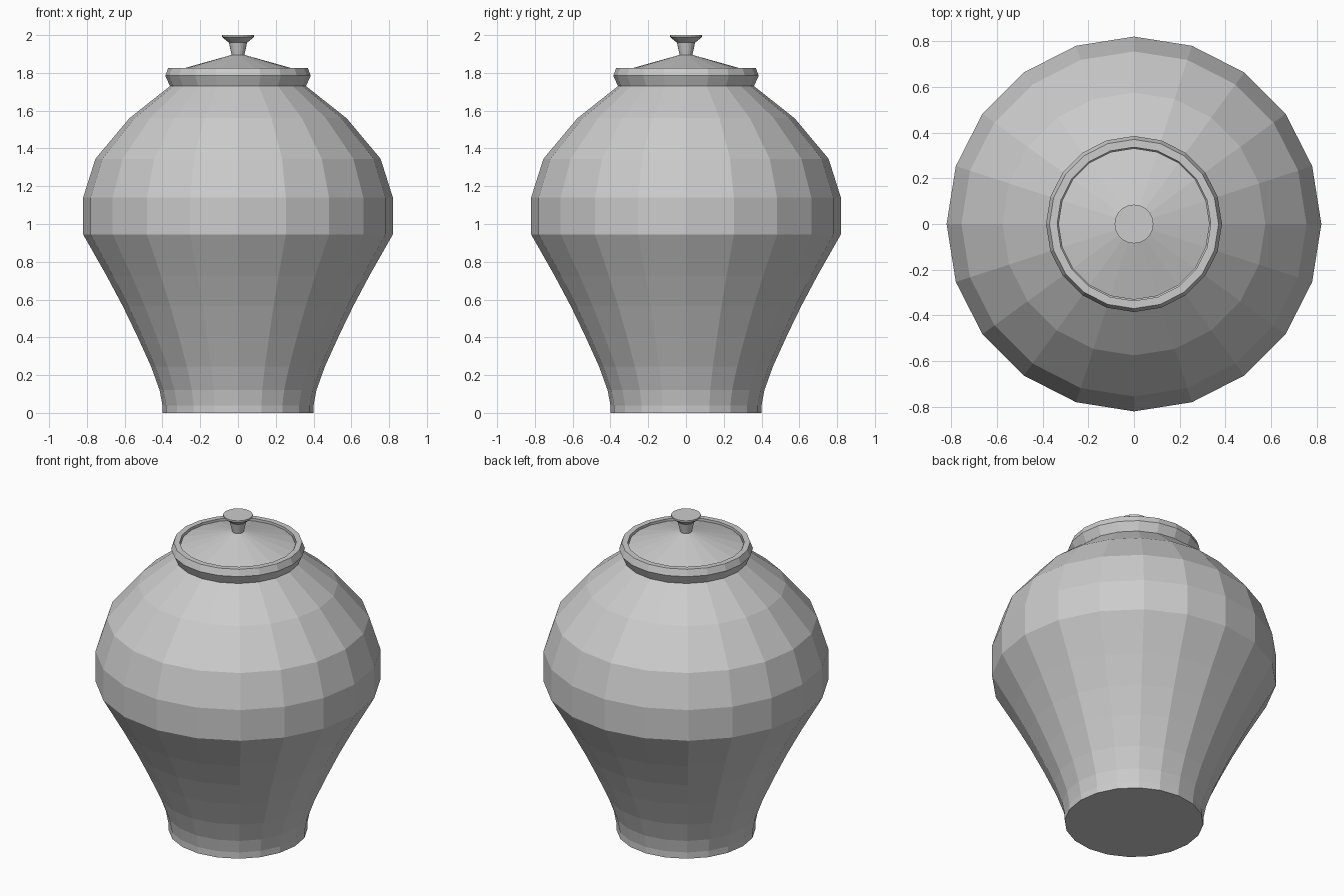
import bpy, bmesh, math
from mathutils import Vector

if "Cube" in bpy.data.objects:
    bpy.data.objects.remove(bpy.data.objects["Cube"])

SIDES = 20


def lathe(profile):
    """Revolve a closed (r, z) profile that starts and ends on the axis."""
    bm = bmesh.new()
    rings = []
    for r, z in profile:
        if r == 0:
            rings.append([bm.verts.new((0, 0, z))] * SIDES)
        else:
            rings.append([bm.verts.new((r * math.cos(2 * math.pi * i / SIDES),
                                        r * math.sin(2 * math.pi * i / SIDES), z))
                          for i in range(SIDES)])
    for a, b in zip(rings, rings[1:]):
        for i in range(SIDES):
            j = (i + 1) % SIDES
            quad = list(dict.fromkeys((a[i], a[j], b[j], b[i])))
            bm.faces.new(quad)
    bmesh.ops.recalc_face_normals(bm, faces=bm.faces)
    return bm


def shard(name, body, planes):
    """Keep the part of body behind every (point, normal) plane, capped."""
    bm = body.copy()
    for co, no in planes:
        bmesh.ops.bisect_plane(bm, geom=bm.verts[:] + bm.edges[:] + bm.faces[:],
                               plane_co=co, plane_no=no, clear_outer=True)
        rim = [e for e in bm.edges if e.is_boundary]
        if rim:
            bmesh.ops.triangle_fill(bm, edges=rim, use_beauty=True)
    bmesh.ops.recalc_face_normals(bm, faces=bm.faces)
    me = bpy.data.meshes.new(name)
    bm.to_mesh(me)
    bm.free()
    bpy.context.collection.objects.link(bpy.data.objects.new(name, me))


def crack_planes(a, b, c):
    """Three crack planes meeting in one line: a and b by three points each
    (sharing a[0]), the third through point c. Normals point towards c."""
    p = Vector(a[0])
    c = Vector(c)
    normals = []
    for pts in (a, b):
        n = (Vector(pts[1]) - p).cross(Vector(pts[2]) - p)
        normals.append(n if n.dot(c - p) > 0 else -n)
    na, nb = normals
    nc = na * nb.dot(c - p) - nb * na.dot(c - p)
    return p, na, nb, nc


# Pot: outer wall, rim, inner wall
pot = lathe([(0, 0), (.40, 0), (.40, .04), (.415, .12), (.46, .245), (.535, .41),
             (.61, .565), (.695, .725), (.82, .945), (.82, 1.14), (.755, 1.345),
             (.575, 1.56), (.36, 1.73), (.385, 1.785), (.37, 1.825), (.336, 1.825),
             (.336, 1.78), (.31, 1.73), (.54, 1.53), (.705, 1.33), (.77, 1.13),
             (.77, .955), (.56, .565), (.41, .245), (.36, .05), (0, .05)])
p, na, nb, nc = crack_planes(
    [(.3, -.567, 1.48), (0, -.76, 1.33), (-.615, 0, .57)],
    [(.3, -.567, 1.48), (.78, 0, 1.27), (0, .6, .53)],
    (-.38, -.05, 1.78))
axis, x = Vector((0, 0, 0)), Vector((1, 0, 0))
shard("pot_lower_left", pot, [(p, na), (p, nb), (axis, x)])
shard("pot_lower_right", pot, [(p, na), (p, nb), (axis, -x)])
shard("pot_upper_front", pot, [(p, -na), (p, -nc)])
shard("pot_upper_back", pot, [(p, -nb), (p, nc)])

# Lid with knob, broken in three
lid = lathe([(0, 1.775), (.331, 1.775), (.331, 1.812), (.034, 1.895),
             (.048, 1.96), (.085, 1.99), (.085, 2.0), (0, 2.0)])
meet, up = (-.18, -.06, 1.865), (-.08, -.07, 1.965)
p, na, nb, nc = crack_planes([meet, (-.33, 0, 1.815), up],
                             [meet, (.1, -.31, 1.815), up],
                             (.03, .32, 1.815))
shard("lid_front", lid, [(p, na), (p, nb)])
shard("lid_left", lid, [(p, -na), (p, -nc)])
shard("lid_right", lid, [(p, -nb), (p, nc)])
pot.free()
lid.free()
